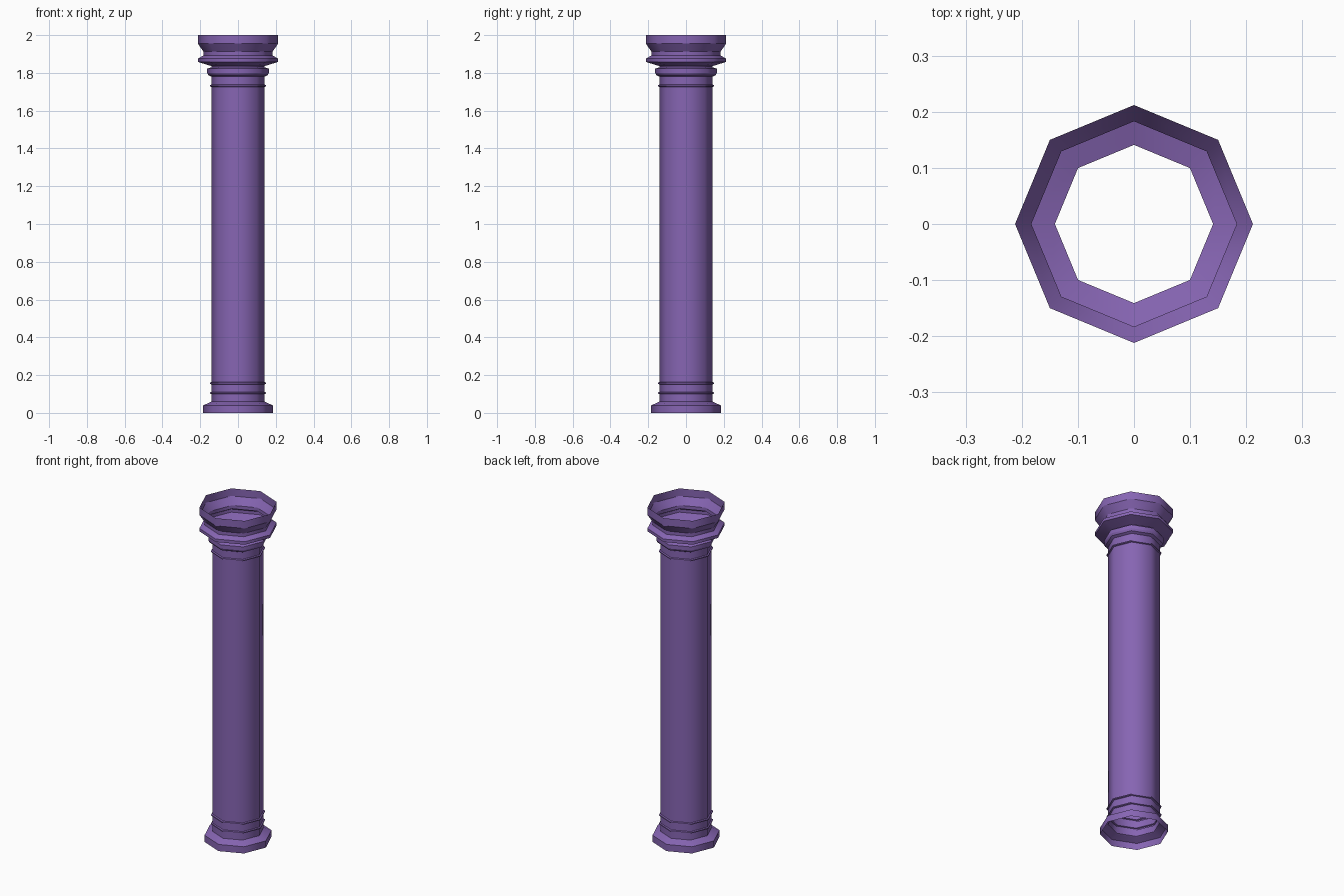
import bpy, bmesh
from math import cos, sin, pi

if "Cube" in bpy.data.objects:
    bpy.data.objects.remove(bpy.data.objects["Cube"])

SIDES = 8
purple = bpy.data.materials.new("purple")
purple.diffuse_color = (0.24, 0.13, 0.45, 1)
purple.use_nodes = True
purple.node_tree.nodes["Principled BSDF"].inputs["Base Color"].default_value = purple.diffuse_color


def lathe(name, profile):
    """Open eight-sided shell from (radius, z) points, crisp across each ring."""
    bm = bmesh.new()
    rings = [[bm.verts.new((r * cos(2 * pi * i / SIDES), r * sin(2 * pi * i / SIDES), z))
              for i in range(SIDES)] for r, z in profile]
    for low, high in zip(rings, rings[1:]):
        for i in range(SIDES):
            j = (i + 1) % SIDES
            bm.faces.new((low[i], low[j], high[j], high[i])).smooth = True
    for ring in rings:
        for i in range(SIDES):
            edge = bm.edges.get((ring[i], ring[(i + 1) % SIDES]))
            edge.smooth = False
    mesh = bpy.data.meshes.new(name)
    bm.to_mesh(mesh)
    bm.free()
    mesh.materials.append(purple)
    obj = bpy.data.objects.new(name, mesh)
    bpy.context.collection.objects.link(obj)
    return obj


def bead(z, r=0.141, out=0.148, h=0.006):
    """Thin raised band on the shaft."""
    return [(r, z - h), (out, z - h / 2), (out, z + h / 2), (r, z + h)]


# Base: plinth with a sloped shoulder
lathe("base", [(0.184, 0), (0.184, 0.04), (0.146, 0.057), (0.141, 0.06)])

# Shaft with two lower bands and one upper band
lathe("shaft", [(0.141, 0.06)] + bead(0.105) + bead(0.157) + bead(1.732) + [(0.141, 1.78)])

# Capital: collar, wide moulding, waist and flared open rim
lathe("capital", [(0.141, 1.78), (0.157, 1.788), (0.163, 1.80), (0.163, 1.822),
                  (0.141, 1.83), (0.141, 1.836), (0.212, 1.858), (0.212, 1.876),
                  (0.183, 1.892), (0.183, 1.912), (0.212, 1.955), (0.212, 2.0)])
